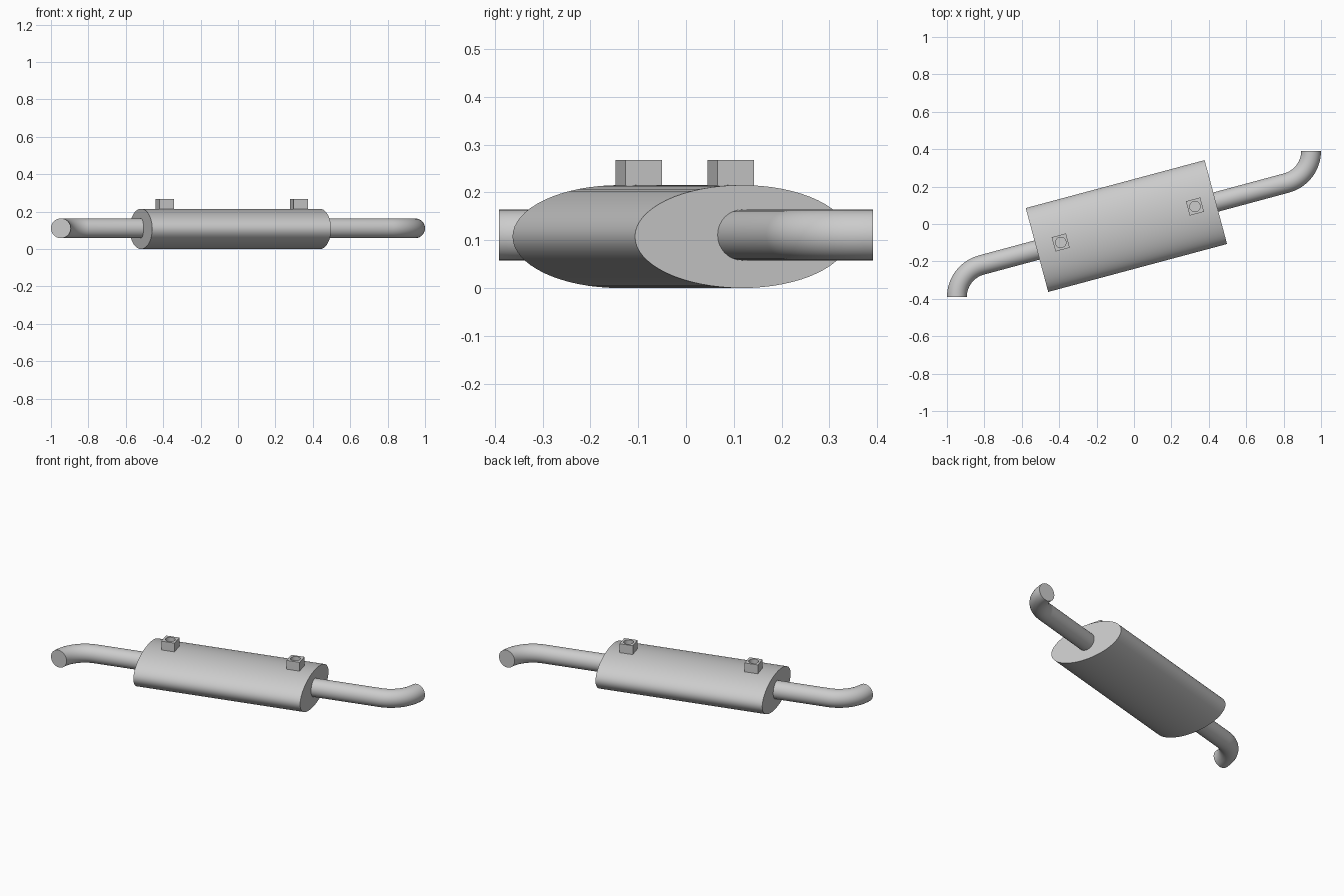
import bpy, bmesh
from math import sin, cos, pi, radians
from mathutils import Vector, Matrix

cube = bpy.data.objects.get("Cube")
if cube:
    bpy.data.objects.remove(cube, do_unlink=True)

YAW = radians(15)
AXIS = Vector((cos(YAW), sin(YAW), 0))
UP = Vector((0, 0, 1))

steel = bpy.data.materials.new("grey steel")
steel.use_nodes = True
steel.diffuse_color = (0.6, 0.6, 0.6, 1)
steel.node_tree.nodes["Principled BSDF"].inputs["Base Color"].default_value = (0.6, 0.6, 0.6, 1)


def finish(name, bm):
    bmesh.ops.recalc_face_normals(bm, faces=bm.faces)
    mesh = bpy.data.meshes.new(name)
    bm.to_mesh(mesh)
    bm.free()
    mesh.materials.append(steel)
    obj = bpy.data.objects.new(name, mesh)
    bpy.context.collection.objects.link(obj)
    bpy.ops.object.select_all(action='DESELECT')
    obj.select_set(True)
    bpy.context.view_layer.objects.active = obj
    bpy.ops.object.shade_smooth_by_angle(angle=radians(30))
    return obj


def loft(name, stations, half_width, half_height, sides):
    """Capped elliptical tube through (centre, heading) stations."""
    bm = bmesh.new()
    rings = []
    for centre, heading in stations:
        side = UP.cross(heading)
        rings.append([bm.verts.new(centre + side * half_width * cos(2 * pi * i / sides)
                                   + UP * half_height * sin(2 * pi * i / sides))
                      for i in range(sides)])
    for a, b in zip(rings, rings[1:]):
        for i in range(sides):
            j = (i + 1) % sides
            bm.faces.new((a[i], a[j], b[j], b[i]))
    bm.faces.new(rings[0])
    bm.faces.new(rings[-1])
    return finish(name, bm)


# Oval silencer body
BODY_MID, BODY_HALF = -0.042, 0.495
loft("silencer_body",
     [(AXIS * (BODY_MID + s * BODY_HALF) + UP * 0.1077, AXIS) for s in (-1, 1)],
     0.232, 0.1077, 64)

# Inlet and outlet pipes: straight run, then a bend towards the y direction
PIPE_R, BEND_R, PIPE_Z = 0.053, 0.178, 0.111
for name, sign in (("right_pipe", -1), ("left_pipe", 1)):
    pivot = Vector((0.947 - BEND_R, 0.391, 0))
    stations = [(AXIS * 0.40, AXIS)]
    for k in range(17):
        a = YAW + (pi / 2 - YAW) * k / 16
        heading = Vector((cos(a), sin(a), 0))
        stations.append((pivot - UP.cross(heading) * BEND_R, heading))
    loft(name, [(c * sign + UP * PIPE_Z, h * sign) for c, h in stations],
         PIPE_R, PIPE_R, 32)

# Square mounting bosses with a round blind hole in the top
HALF, HOLE_R, SIDES = 0.0395, 0.028, 32
TOP, FLOOR, BASE = 0.268, 0.218, 0.2
for name, along in (("right_mount", -0.404), ("left_mount", 0.339)):
    bm = bmesh.new()
    loops = []
    for z, square in ((BASE, True), (TOP, True), (TOP, False), (FLOOR, False)):
        ring = []
        for i in range(SIDES):
            a = 2 * pi * i / SIDES
            c, s = cos(a), sin(a)
            r = HALF / max(abs(c), abs(s)) if square else HOLE_R
            ring.append(bm.verts.new((r * c, r * s, z)))
        loops.append(ring)
    for a, b in zip(loops, loops[1:]):
        for i in range(SIDES):
            j = (i + 1) % SIDES
            bm.faces.new((a[i], a[j], b[j], b[i]))
    bm.faces.new(loops[0])
    bm.faces.new(loops[-1])
    bm.transform(Matrix.Rotation(YAW, 4, 'Z') @ Matrix.Translation((along, 0.006, 0)))
    finish(name, bm)
